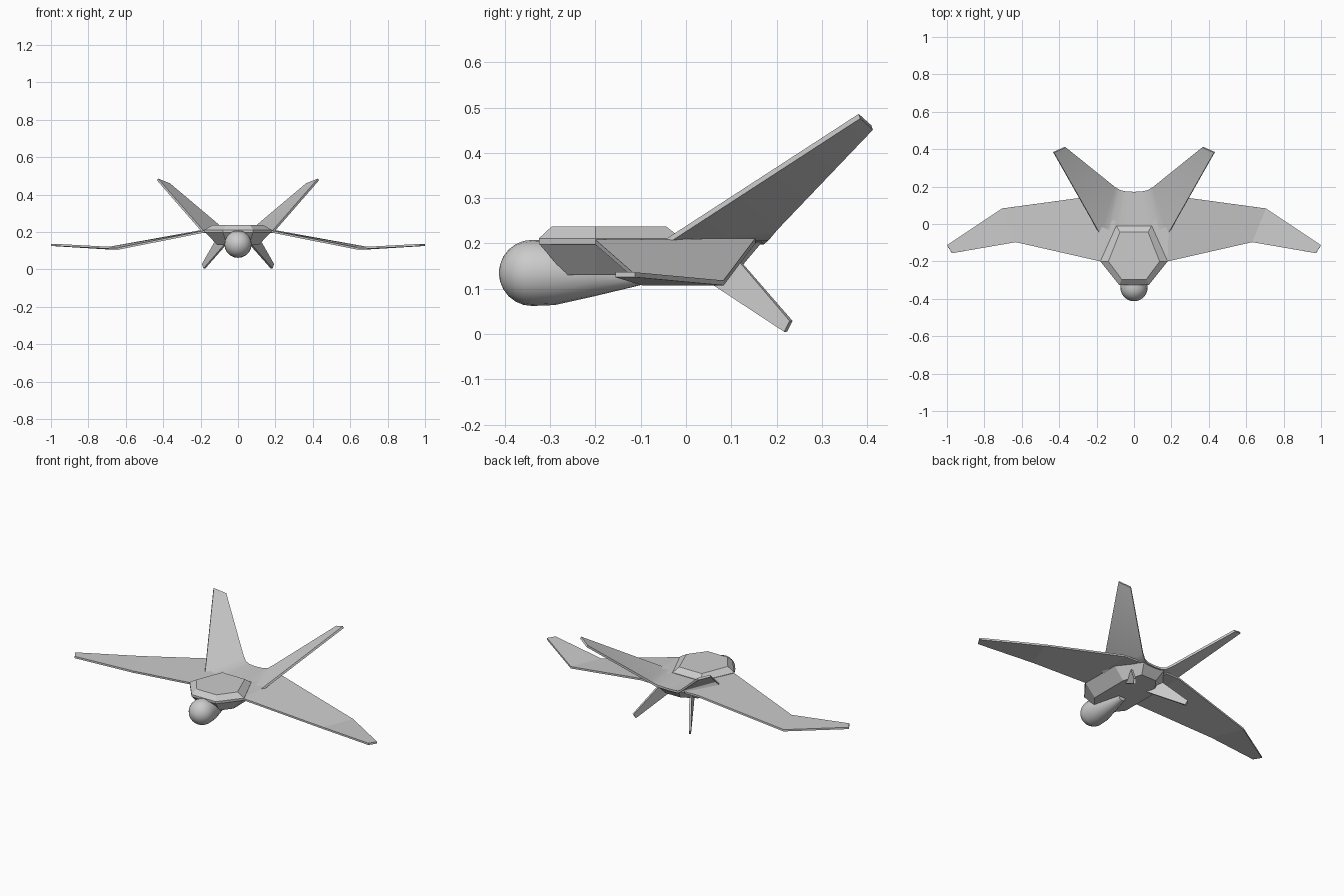
import bpy, bmesh
from math import sin, cos, pi, radians
from mathutils import Vector

if "Cube" in bpy.data.objects:
    bpy.data.objects.remove(bpy.data.objects["Cube"])


def make(name, verts, faces, smooth=None):
    me = bpy.data.meshes.new(name)
    me.from_pydata(verts, [], faces)
    bm = bmesh.new()
    bm.from_mesh(me)
    bmesh.ops.recalc_face_normals(bm, faces=bm.faces)
    bm.to_mesh(me)
    bm.free()
    ob = bpy.data.objects.new(name, me)
    bpy.context.collection.objects.link(ob)
    if smooth:
        bpy.ops.object.select_all(action='DESELECT')
        ob.select_set(True)
        bpy.context.view_layer.objects.active = ob
        bpy.ops.object.shade_smooth_by_angle(angle=radians(smooth))
    return ob


def loft(name, rings, smooth=None):
    """Skin closed rings of equal length and cap both ends."""
    n = len(rings[0])
    faces = [(i * n + j, i * n + (j + 1) % n, (i + 1) * n + (j + 1) % n, (i + 1) * n + j)
             for i in range(len(rings) - 1) for j in range(n)]
    faces += [tuple(range(n)), tuple(range((len(rings) - 1) * n, len(rings) * n))]
    return make(name, [p for r in rings for p in r], faces, smooth)


def plate(name, lead, trail, thick, side, smooth=None):
    """Thin blade between a leading and a trailing edge line."""
    rings = []
    for i, (a, b) in enumerate(zip(lead, trail)):
        a, b = Vector(a), Vector(b)
        j, k = max(i - 1, 0), min(i + 1, len(lead) - 1)
        span = (Vector(lead[k]) + Vector(trail[k]) - Vector(lead[j]) - Vector(trail[j]))
        n = span.cross(b - a).normalized() * thick / 2
        rings.append([(p.x * side, p.y, p.z) for p in (a + n, b + n, b - n, a - n)])
    return loft(name, rings, smooth)


def mirrored(half):
    return half + [(-x, y, z) for x, y, z in reversed(half)]


# Faceted canopy block on top
outer = [(.08, -.325), (.18, -.2), (.095, -.01)]
inner = [(.065, -.297), (.137, -.2), (.075, -.043)]
loft("canopy", [mirrored([(x, y, z) for x, y in o])
                for o, z in ((outer, .198), (outer, .211), (inner, .237))])

# Tapered lower hull
top = [(.08, -.325, .2), (.177, -.2, .2), (.17, .04, .2), (.07, .168, .203)]
low = [(.06, -.265, .13), (.11, -.2, .13), (.11, .04, .13), (.05, .125, .152)]
loft("lower_hull", [mirrored(low), mirrored(top)])

# Rounded nose pod, tapering backwards beneath the hull
rings = [(-.34 - .073 * cos(t * pi / 12), .135, .073 * sin(t * pi / 12)) for t in (.3, 1, 2, 3, 4, 5, 6)]
rings += [(-.29, .135, .071), (-.2, .133, .049), (-.1, .13, .022)]
loft("nose_pod", [[(r * cos(a * pi / 10), y, z + r * sin(a * pi / 10)) for a in range(20)]
                  for y, z, r in rings], 40)

for s, tag in ((1, "right"), (-1, "left")):
    # Swept, drooping wing
    plate(tag + "_wing",
          [(.1, -.2, .203), (.178, -.2, .203), (.631, -.097, .113), (.973, -.156, .131)],
          [(.1, .155, .206), (.19, .153, .206), (.705, .083, .113), (1.0, -.113, .131)], .011, s)
    # Rear deck sweeping up into the tail fin
    plate(tag + "_deck_and_fin",
          [(0, -.06, .201), (.08, -.06, .201), (.14, -.06, .2), (.185, -.05, .2), (.43, .383, .481)],
          [(0, .172, .204), (.045, .174, .206), (.075, .182, .213), (.105, .2, .235), (.367, .411, .456)],
          .012, s, 40)
    # Small lower fin
    plate(tag + "_lower_fin",
          [(.06, .01, .142), (.18, .22, .005)],
          [(.11, .115, .165), (.188, .232, .029)], .012, s)
